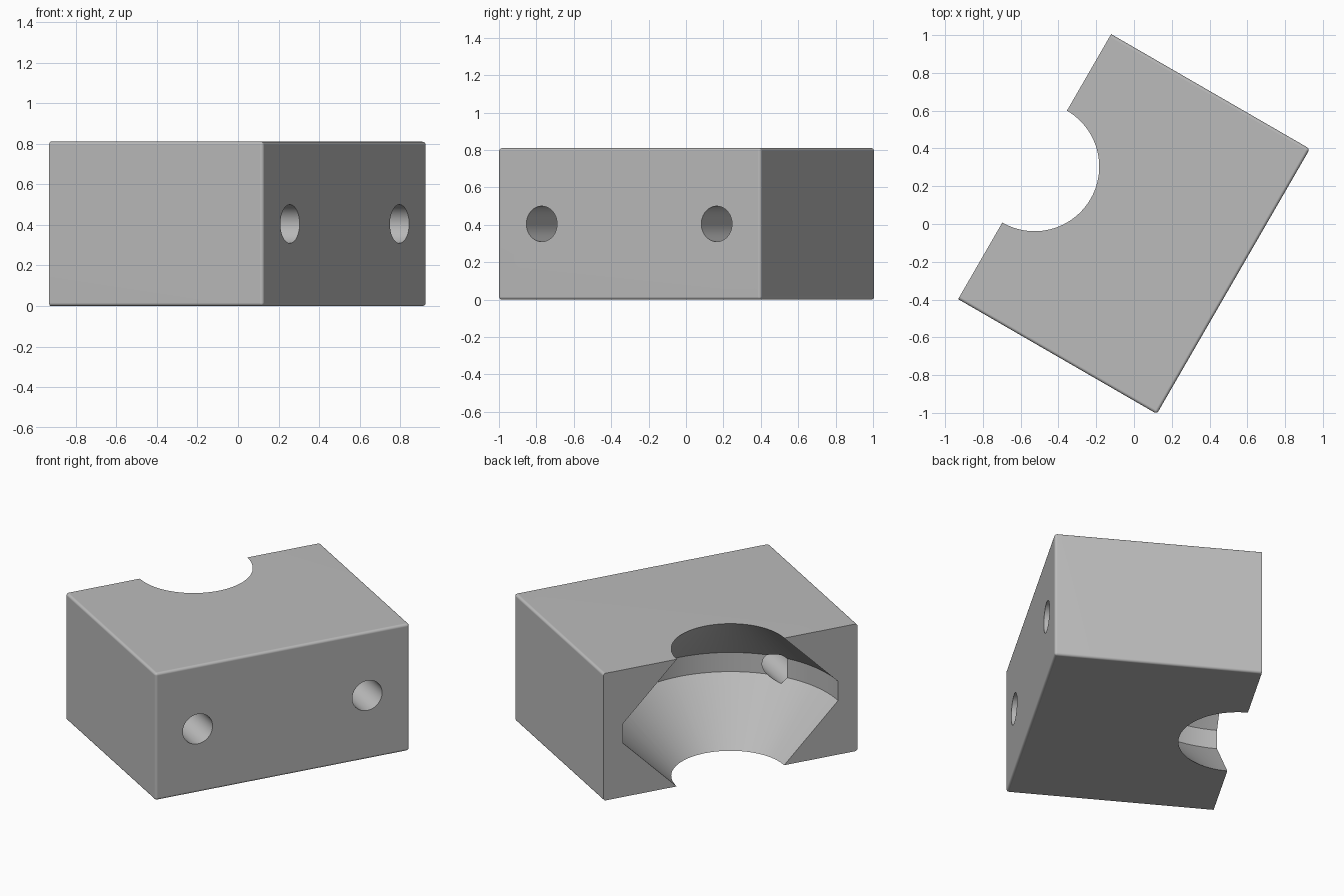
import bpy, bmesh, math
from mathutils import Matrix, Vector

cube = bpy.data.objects.get("Cube")
if cube:
    bpy.data.objects.remove(cube, do_unlink=True)

WIDTH, LENGTH, HEIGHT = 1.215, 1.62, 0.81
MID = HEIGHT / 2
TURN = Matrix.Rotation(math.radians(-30), 4, 'Z')

grey = bpy.data.materials.new("plain_grey")
grey.use_nodes = True
grey.diffuse_color = (0.5, 0.5, 0.5, 1)
grey.node_tree.nodes["Principled BSDF"].inputs["Base Color"].default_value = (0.5, 0.5, 0.5, 1)


def add_object(name, bm):
    bmesh.ops.recalc_face_normals(bm, faces=bm.faces)
    mesh = bpy.data.meshes.new(name)
    bm.to_mesh(mesh)
    bm.free()
    mesh.materials.append(grey)
    obj = bpy.data.objects.new(name, mesh)
    bpy.context.collection.objects.link(obj)
    obj.matrix_world = TURN
    return obj


# Block, with rounded edges everywhere except around the grooved face
bm = bmesh.new()
bmesh.ops.create_cube(bm, size=1)
bmesh.ops.scale(bm, vec=(WIDTH, LENGTH, HEIGHT), verts=bm.verts)
bmesh.ops.translate(bm, vec=(0, 0, MID), verts=bm.verts)
soft = [e for e in bm.edges if max(v.co.x for v in e.verts) > 0]
bmesh.ops.bevel(bm, geom=soft, offset=0.016, segments=4, profile=0.5, affect='EDGES')
block = add_object("clamp_block", bm)

# Groove cutter: a narrow neck flaring at 45 degrees to a wide middle band
NECK, BAND, HALF_BAND = 0.342, 0.686, 0.061
profile = [(0, -0.1), (NECK, -0.1), (NECK, 0), (BAND, MID - HALF_BAND)]
profile += [(r, HEIGHT - z) for r, z in reversed(profile)]
bm = bmesh.new()
points = [bm.verts.new((r, 0, z)) for r, z in profile]
edges = [bm.edges.new(pair) for pair in zip(points, points[1:])]
bmesh.ops.spin(bm, geom=points + edges, cent=(0, 0, 0), axis=(0, 0, 1),
               angle=math.tau, steps=96)
bmesh.ops.remove_doubles(bm, verts=bm.verts, dist=1e-4)
bmesh.ops.translate(bm, vec=(-WIDTH / 2, 0, 0), verts=bm.verts)
cutters = [add_object("groove_cutter", bm)]

# Two blind screw holes that just break into the groove
START, END = WIDTH / 2 + 0.1, -0.2
for side in (-1, 1):
    bm = bmesh.new()
    place = Matrix.Translation(Vector(((START + END) / 2, side * 0.54, MID)))
    bmesh.ops.create_cone(bm, cap_ends=True, segments=48, radius1=0.095, radius2=0.095,
                          depth=START - END,
                          matrix=place @ Matrix.Rotation(math.pi / 2, 4, 'Y'))
    cutters.append(add_object("screw_hole_cutter", bm))

bpy.ops.object.select_all(action='DESELECT')
bpy.context.view_layer.objects.active = block
block.select_set(True)
for cutter in cutters:
    cut = block.modifiers.new("cut", 'BOOLEAN')
    cut.operation = 'DIFFERENCE'
    cut.solver = 'EXACT'
    cut.object = cutter
    bpy.ops.object.modifier_apply(modifier=cut.name)
    bpy.data.objects.remove(cutter, do_unlink=True)

# Smooth curved surfaces and keep the large faces flat
bpy.ops.object.shade_smooth_by_angle(angle=math.radians(30))
flat = block.modifiers.new("flat_faces", 'WEIGHTED_NORMAL')
flat.keep_sharp = True
